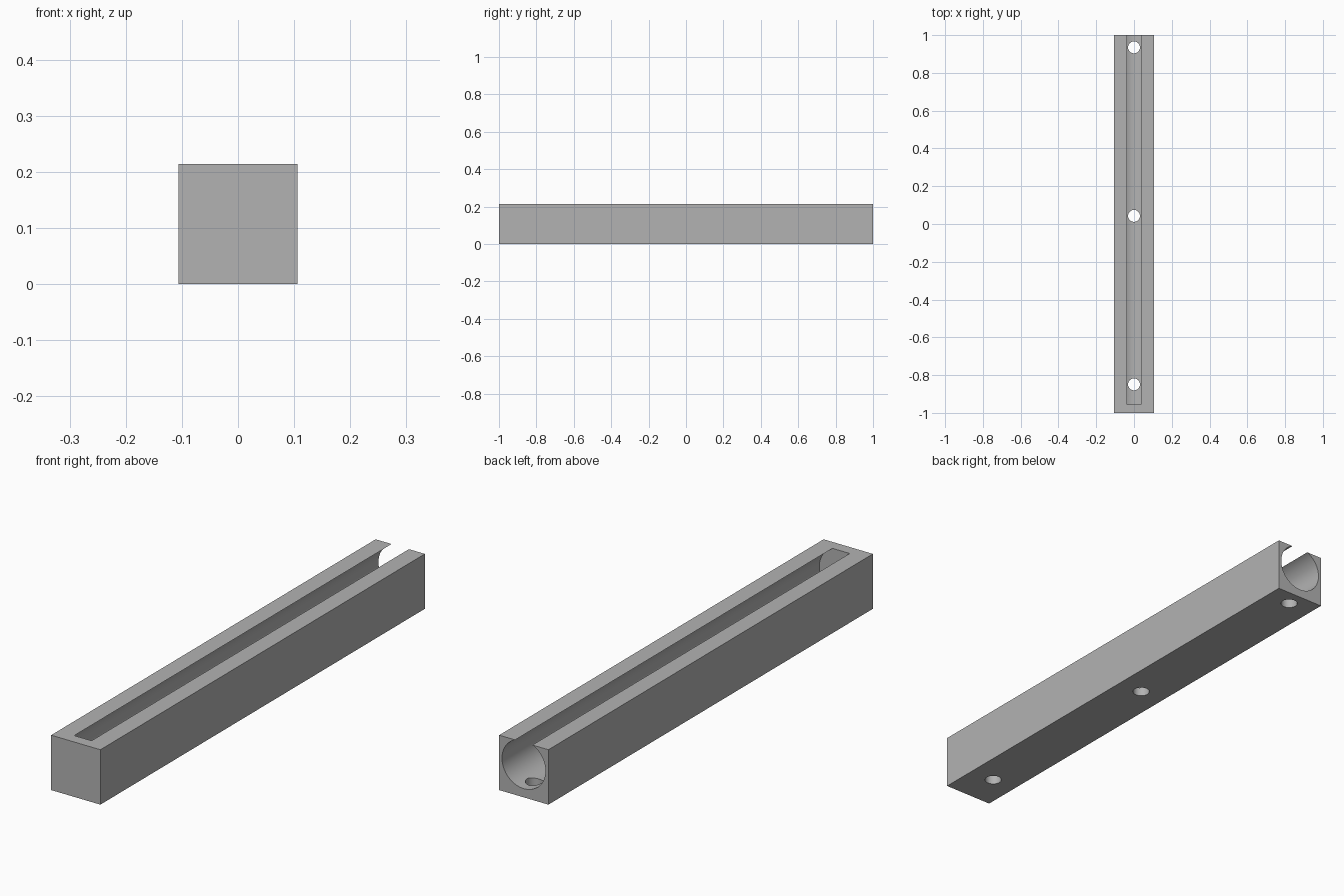
import bpy, math

WIDTH, LENGTH, HEIGHT = 0.2125, 2.0, 0.2142
BORE_RADIUS, BORE_Z, BORE_START = 0.094, 0.128, -0.956
HOLE_RADIUS, HOLE_YS = 0.0315, (-0.849, 0.043, 0.935)

cube = bpy.data.objects.get("Cube")
if cube:
    bpy.data.objects.remove(cube, do_unlink=True)

grey = bpy.data.materials.new("plain grey")
grey.use_nodes = True
colour = (0.45, 0.45, 0.45, 1)
grey.diffuse_color = colour
grey.node_tree.nodes["Principled BSDF"].inputs["Base Color"].default_value = colour


def cylinder_cutter(name, radius, depth, location, rotation=(0, 0, 0), sides=96):
    bpy.ops.mesh.primitive_cylinder_add(vertices=sides, radius=radius, depth=depth,
                                        location=location, rotation=rotation)
    cutter = bpy.context.object
    cutter.name = name
    cutter.hide_render = True
    cutter.data.materials.append(grey)
    return cutter


def cut(target, cutter):
    mod = target.modifiers.new("cut", 'BOOLEAN')
    mod.operation = 'DIFFERENCE'
    mod.solver = 'EXACT'
    mod.object = cutter
    bpy.context.view_layer.objects.active = target
    bpy.ops.object.modifier_apply(modifier=mod.name)
    bpy.data.objects.remove(cutter, do_unlink=True)


# Square bar
bpy.ops.mesh.primitive_cube_add(size=1, location=(0, 0, HEIGHT / 2))
rail = bpy.context.object
rail.name = "slotted_rail"
rail.scale = (WIDTH, LENGTH, HEIGHT)
bpy.ops.object.transform_apply(location=True, rotation=False, scale=True)
rail.data.materials.append(grey)

# Round channel, open at the back and breaking through the top as a slot
bore_end = LENGTH / 2 + 0.1
cut(rail, cylinder_cutter("bore_cutter", BORE_RADIUS, bore_end - BORE_START,
                          (0, (bore_end + BORE_START) / 2, BORE_Z),
                          (math.pi / 2, 0, 0)))

# Mounting holes through the floor
for y in HOLE_YS:
    cut(rail, cylinder_cutter("hole_cutter", HOLE_RADIUS, BORE_Z, (0, y, 0), sides=48))

# Smooth round walls, crisp edges
bpy.ops.object.select_all(action='DESELECT')
rail.select_set(True)
bpy.context.view_layer.objects.active = rail
bpy.ops.object.shade_smooth_by_angle(angle=math.radians(30))
